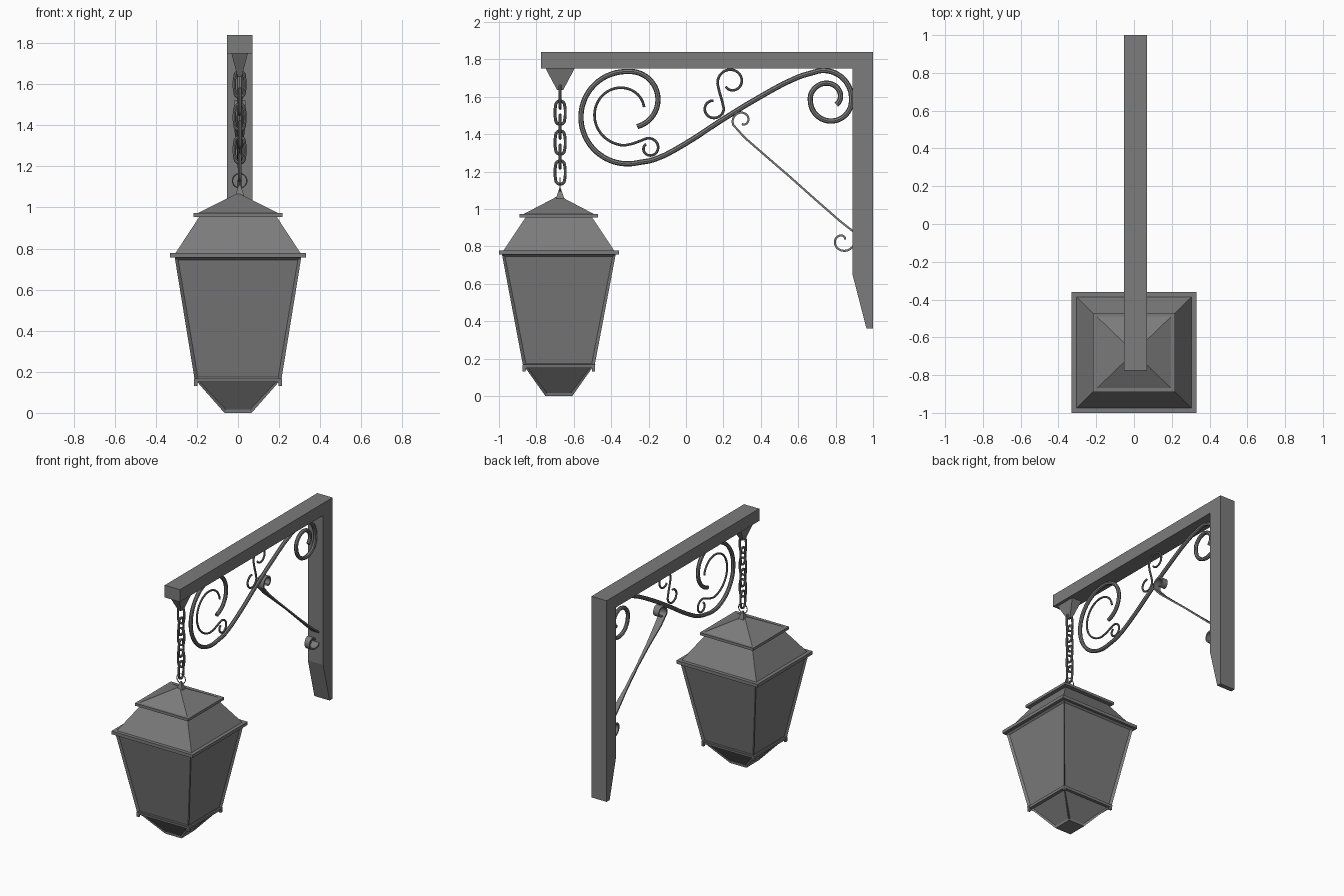
import bpy, bmesh
from math import sin, cos, pi, radians
from mathutils import Vector

cube = bpy.data.objects.get("Cube")
if cube:
    bpy.data.objects.remove(cube, do_unlink=True)

iron = bpy.data.materials.new("grey_iron")
iron.use_nodes = True
iron.diffuse_color = (0.2, 0.2, 0.2, 1)
iron.node_tree.nodes["Principled BSDF"].inputs["Base Color"].default_value = (0.2, 0.2, 0.2, 1)

BX = 0.008            # centre plane of the bracket
LY = -0.68            # lantern centre
CHAIN_Y = -0.673


def add_mesh(name, bm):
    bmesh.ops.recalc_face_normals(bm, faces=bm.faces)
    mesh = bpy.data.meshes.new(name)
    bm.to_mesh(mesh)
    bm.free()
    mesh.materials.append(iron)
    obj = bpy.data.objects.new(name, mesh)
    bpy.context.collection.objects.link(obj)
    return obj


def prism(name, outline, half):
    """Extrude a side outline of (y, z) points across the bracket width."""
    bm = bmesh.new()
    face = bm.faces.new([bm.verts.new((BX - half, y, z)) for y, z in outline])
    side = bmesh.ops.extrude_face_region(bm, geom=[face])["geom"]
    bmesh.ops.translate(bm, vec=(2 * half, 0, 0),
                        verts=[v for v in side if isinstance(v, bmesh.types.BMVert)])
    return add_mesh(name, bm)


def frustum(name, low, high, centre=(0, LY), inset=0, depth=0):
    """Four-sided tier between two (z, half x, half y) levels, with optional sunk panels."""
    bm = bmesh.new()
    rings = []
    for z, hx, hy in (low, high):
        rings.append([bm.verts.new((centre[0] + sx * hx, centre[1] + sy * hy, z))
                      for sx, sy in ((-1, -1), (1, -1), (1, 1), (-1, 1))])
    sides = [bm.faces.new((rings[0][i], rings[0][(i + 1) % 4],
                           rings[1][(i + 1) % 4], rings[1][i])) for i in range(4)]
    bm.faces.new(rings[0][::-1])
    bm.faces.new(rings[1])
    if inset:
        bm.normal_update()
        bmesh.ops.inset_individual(bm, faces=sides, thickness=inset, depth=-depth)
    return add_mesh(name, bm)


def arc(cy, cz, r0, r1, a0, a1):
    """Spiral arc whose radius runs from r0 to r1, angles in degrees."""
    n = max(3, int(abs(a1 - a0) / 12))
    pts = []
    for i in range(n + 1):
        t = i / n
        r, a = r0 + (r1 - r0) * t, radians(a0 + (a1 - a0) * t)
        pts.append(Vector((BX, cy + r * cos(a), cz + r * sin(a))))
    return pts


def points(*pairs):
    return [Vector((BX, y, z)) for y, z in pairs]


def tube(name, pts, radius, cyclic=False, sides=2):
    curve = bpy.data.curves.new(name, "CURVE")
    curve.dimensions = "3D"
    curve.bevel_depth = radius
    curve.bevel_resolution = sides
    curve.use_fill_caps = True
    curve.resolution_u = 3
    spline = curve.splines.new("BEZIER")
    spline.bezier_points.add(len(pts) - 1)
    for bp, p in zip(spline.bezier_points, pts):
        bp.co = p
        bp.handle_left_type = bp.handle_right_type = "AUTO"
    spline.use_cyclic_u = cyclic
    curve.materials.append(iron)
    obj = bpy.data.objects.new(name, curve)
    bpy.context.collection.objects.link(obj)
    bpy.ops.object.select_all(action="DESELECT")
    obj.select_set(True)
    bpy.context.view_layer.objects.active = obj
    bpy.ops.object.convert(target="MESH")
    bpy.ops.object.shade_smooth_by_angle()


def ribbon(name, pts, wide, narrow, thick):
    """Flat strip along a path, widest at both ends."""
    bm = bmesh.new()
    ys = [p.y for p in pts]
    mid, span = (max(ys) + min(ys)) / 2, (max(ys) - min(ys)) / 2
    rows = []
    for p in pts:
        w = narrow + (wide - narrow) * min(1, abs(p.y - mid) / span * 1.15) ** 2
        rows.append([bm.verts.new(p + Vector((s * w, 0, 0))) for s in (-1, 1)])
    for a, b in zip(rows, rows[1:]):
        bm.faces.new((a[0], a[1], b[1], b[0]))
    mod = add_mesh(name, bm).modifiers.new("thickness", "SOLIDIFY")
    mod.thickness = thick
    mod.offset = 0


def link(name, z, width, height, radius, along_x):
    """Closed oval chain link standing in the xz or yz plane."""
    pts = []
    straight = (height - width) / 2
    for i in range(12):
        a = 2 * pi * (i + 0.5) / 12
        u = width / 2 * cos(a)
        v = width / 2 * sin(a) + (straight if sin(a) > 0 else -straight)
        pts.append(Vector((BX + u * along_x, CHAIN_Y + u * (not along_x), z + v)))
    tube(name, pts, radius, cyclic=True)


# Wall post, beam and the tapered hanger block
prism("beam", [(-0.775, 1.75), (1, 1.75), (1, 1.84), (-0.775, 1.84)], 0.062)
prism("wall_post", [(0.965, 0.36), (1, 0.36), (1, 1.75), (0.89, 1.75), (0.89, 0.65)], 0.062)
frustum("hanger_block", (1.635, 0.01, 0.016), (1.75, 0.04, 0.077), (BX, CHAIN_Y))

# Main scroll: large spiral, sweeping bar, small spiral
tube("main_scroll",
     arc(-0.30, 1.585, 0.15, 0.15, -75, 85)
     + arc(-0.315, 1.495, 0.24, 0.255, 100, 285)
     + points((-0.168, 1.265), (-0.01, 1.345), (0.18, 1.468), (0.39, 1.596), (0.6, 1.705))
     + arc(0.735, 1.59, 0.15, 0.15, 112, 5)
     + arc(0.775, 1.58, 0.11, 0.11, -15, -175)
     + arc(0.765, 1.59, 0.1, 0.05, -192, -400), 0.014)

# Thin decorative scrolls
tube("inner_scroll",
     arc(-0.335, 1.515, 0.115, 0.175, 15, 272)
     + arc(-0.195, 1.325, 0.055, 0.028, 120, -230), 0.007)
tube("upper_scroll",
     arc(0.147, 1.537, 0.042, 0.055, 90, 360)
     + arc(0.243, 1.68, 0.075, 0.04, 190, -140), 0.007)

# Flat diagonal brace with curled ends
ribbon("diagonal_brace",
       arc(0.302, 1.473, 0.02, 0.055, -100, 205)
       + points((0.313, 1.382), (0.43, 1.28), (0.553, 1.174), (0.69, 1.052), (0.82, 0.938))
       + arc(0.837, 0.831, 0.075, 0.015, 40, -340), 0.028, 0.008, 0.011)

# Chain of alternating links and the thin lantern ring
for i in range(3):
    link(f"chain_link_across_{i + 1}", 1.6 - 0.16 * i, 0.045, 0.125, 0.008, True)
    link(f"chain_link_along_{i + 1}", 1.515 - 0.16 * i, 0.048, 0.125, 0.008, False)
link("lantern_ring", 1.13, 0.07, 0.07, 0.003, True)

# Lantern roof
frustum("finial", (1.04, 0.028, 0.028), (1.11, 0.004, 0.004), (BX, CHAIN_Y))
frustum("roof_cap", (0.97, 0.2, 0.193), (1.065, 0.012, 0.012))
frustum("roof_cap_edge", (0.953, 0.217, 0.209), (0.972, 0.217, 0.209))
frustum("roof_hood", (0.777, 0.305, 0.296), (0.955, 0.188, 0.178))
frustum("roof_rim", (0.756, 0.33, 0.321), (0.779, 0.33, 0.321))

# Lantern body with sunk panes, and tapered underside
frustum("lantern_body", (0.155, 0.21, 0.19), (0.757, 0.308, 0.304), inset=0.022, depth=0.012)
frustum("lower_rail", (0.15, 0.211, 0.191), (0.168, 0.214, 0.194))
frustum("lantern_base", (0, 0.066, 0.072), (0.152, 0.2, 0.18), inset=0.016, depth=0.008)
for sx in (-1, 1):
    for sy in (-1, 1):
        frustum(f"corner_foot_{'left' if sx > 0 else 'right'}_{'back' if sy > 0 else 'front'}",
                (0.132, 0.008, 0.008), (0.168, 0.01, 0.01),
                (sx * 0.205, LY + sy * 0.185))
